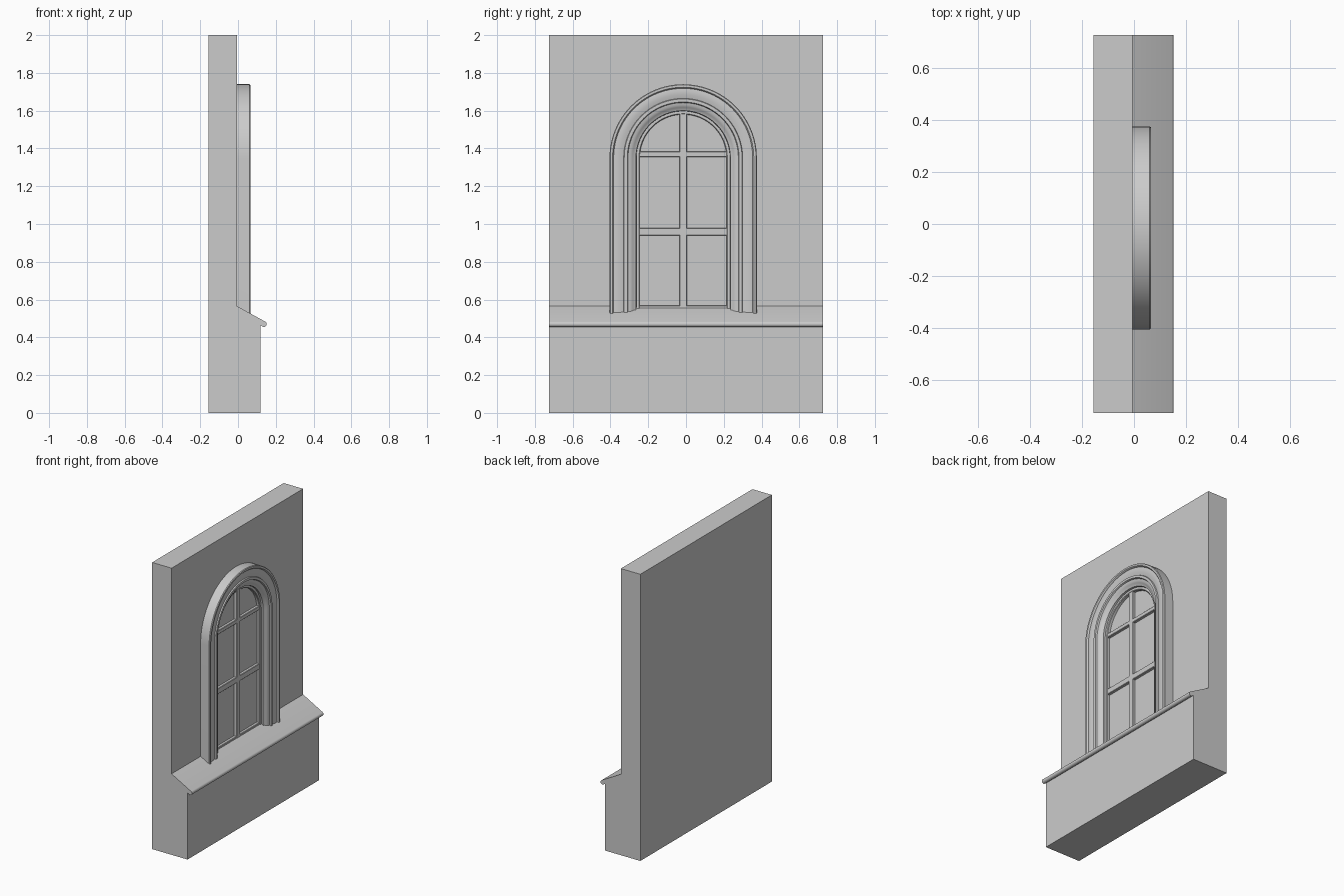
import bpy, bmesh
from math import pi, sin, cos

if "Cube" in bpy.data.objects:
    bpy.data.objects.remove(bpy.data.objects["Cube"])

WALL_X = -0.005            # front plane of the upper wall
YC, SPRING = -0.015, 1.35  # arch centre line and springing height
HALF_W = 0.725


def sill_z(x):
    """Height of the sloping sill top at depth x."""
    return 0.565 - 0.57 * (x - WALL_X)


def finish(bm, name, smooth=None):
    bmesh.ops.recalc_face_normals(bm, faces=bm.faces)
    mesh = bpy.data.meshes.new(name)
    bm.to_mesh(mesh)
    bm.free()
    ob = bpy.data.objects.new(name, mesh)
    bpy.context.collection.objects.link(ob)
    if smooth:
        bpy.ops.object.select_all(action='DESELECT')
        ob.select_set(True)
        bpy.context.view_layer.objects.active = ob
        bpy.ops.object.shade_smooth_by_angle(angle=smooth)
    return ob


def skin(name, rings, smooth=None):
    """Join a row of matching closed loops into a capped solid."""
    bm = bmesh.new()
    loops = [[bm.verts.new(p) for p in r] for r in rings]
    n = len(loops[0])
    for a, b in zip(loops, loops[1:]):
        for i in range(n):
            j = (i + 1) % n
            bm.faces.new((a[i], a[j], b[j], b[i]))
    bm.faces.new(loops[0])
    bm.faces.new(loops[-1])
    return finish(bm, name, smooth)


def arch(name, profile, steps=48):
    """Sweep an (radius, depth) profile up one jamb, round the arch and down."""
    rings = [[(x, YC - r, sill_z(x)) for r, x in profile]]
    for k in range(steps + 1):
        a = pi * k / steps
        rings.append([(x, YC - r * cos(a), SPRING + r * sin(a)) for r, x in profile])
    rings.append([(x, YC + r, sill_z(x)) for r, x in profile])
    return skin(name, rings, pi / 6)


def bar(name, y0, y1, z0, z1, x1=0.014):
    """Glazing bar with small chamfers along its front edges."""
    c = 0.003
    back = [(WALL_X, y, z) for y, z in ((y0, z0), (y1, z0), (y1, z1), (y0, z1))]
    mid = [(x1 - c, y, z) for _, y, z in back]
    front = [(x1, y, z) for y, z in ((y0 + c, z0 + c), (y1 - c, z0 + c),
                                     (y1 - c, z1 - c), (y0 + c, z1 - c))]
    return skin(name, [back, mid, front])


# Wall, plinth and overhanging sill share one side outline
nose = [(0.137 + 0.015 * cos(a), 0.470 + 0.015 * sin(a))
        for a in [pi * (0.33 - 0.83 * k / 8) for k in range(9)]]
outline = [(-0.155, 0), (-0.155, 2), (WALL_X, 2), (WALL_X, 0.565)] + nose + [
    (0.130, 0.457), (0.118, 0.465), (0.118, 0)]
skin("wall_with_sill", [[(x, y, z) for x, z in outline] for y in (-HALF_W, HALF_W)], pi / 6)

# Stepped moulding round the window
arch("arch_moulding", [
    (0.390, WALL_X), (0.390, 0.060), (0.386, 0.065), (0.374, 0.065), (0.370, 0.061),
    (0.368, 0.054), (0.355, 0.056), (0.335, 0.055), (0.315, 0.050), (0.312, 0.058),
    (0.296, 0.058), (0.292, 0.048), (0.280, 0.046), (0.268, 0.040),
    (0.262, 0.034), (0.250, 0.030), (0.248, WALL_X)])

# Window frame inside the moulding
arch("window_frame", [(0.248, WALL_X), (0.248, 0.017), (0.234, 0.017),
                      (0.230, 0.013), (0.230, WALL_X)])

# Glazing bars
bar("centre_bar", YC - 0.020, YC + 0.020, 0.545, SPRING + 0.236, 0.015)
for label, z0, z1 in (("bottom", 0.545, 0.568), ("lower", 0.940, 0.980), ("upper", 1.355, 1.383)):
    bar(label + "_cross_bar", YC - 0.236, YC + 0.236, z0, z1)
